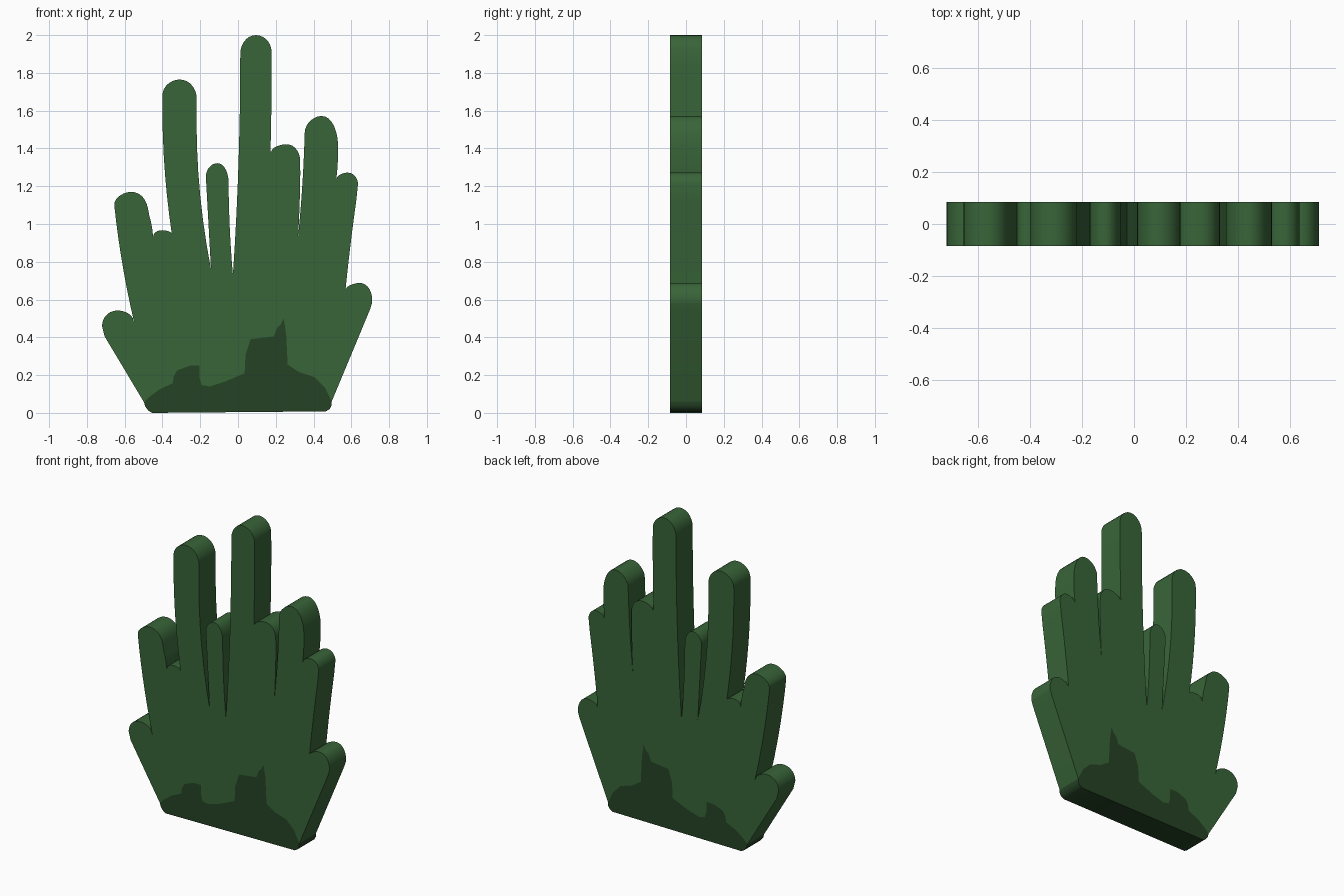
import bpy
import bmesh
import math

if "Cube" in bpy.data.objects:
    bpy.data.objects.remove(bpy.data.objects["Cube"])

HALF = 0.085  # half thickness of the slab


def material(name, rgb):
    m = bpy.data.materials.new(name)
    m.diffuse_color = (*rgb, 1.0)
    m.use_nodes = True
    m.node_tree.nodes["Principled BSDF"].inputs["Base Color"].default_value = m.diffuse_color
    return m


GREEN = material("leaf green", (0.040, 0.128, 0.040))
DARK = material("dark green", (0.0185, 0.054, 0.0185))

# Blades from left to right: left shoulder, right shoulder, tip height,
# valley on the right, sideways bow of the left and right edges
BLADES = [
    ((-0.72, 0.46), (-0.555, 0.49), 0.542, (-0.55, 0.48), 0, 0),
    ((-0.655, 1.10), (-0.475, 1.06), 1.17, (-0.45, 0.93), -0.01, 0.005),
    ((-0.448, 0.935), (-0.353, 0.95), 0.967, (-0.35, 0.945), 0, 0),
    ((-0.40, 1.68), (-0.218, 1.66), 1.765, (-0.143, 0.76), -0.015, -0.025),
    ((-0.17, 1.25), (-0.05, 1.22), 1.322, (-0.027, 0.73), 0, -0.005),
    ((0.012, 1.90), (0.178, 1.91), 2.0, (0.172, 1.385), 0.01, 0.002),
    ((0.178, 1.385), (0.33, 1.33), 1.422, (0.318, 0.93), 0, 0.003),
    ((0.353, 1.48), (0.53, 1.41), 1.572, (0.52, 1.235), 0.005, 0.003),
    ((0.523, 1.24), (0.637, 1.20), 1.272, (0.57, 0.66), 0, -0.003),
    ((0.573, 0.655), (0.712, 0.59), 0.688, (0.70, 0.55), 0, 0),
]

LEFT, RIGHT = (-0.497, 0.055), (0.496, 0.06)

# Line between dark base patch and grass
SEAM = [LEFT, (-0.475, 0.08), (-0.415, 0.125), (-0.345, 0.157), (-0.34, 0.195),
        (-0.322, 0.225), (-0.255, 0.25), (-0.205, 0.25), (-0.205, 0.19),
        (-0.193, 0.148), (-0.15, 0.14), (-0.07, 0.165), (0.035, 0.21),
        (0.04, 0.31), (0.067, 0.39), (0.19, 0.405), (0.207, 0.45), (0.228, 0.47),
        (0.242, 0.50), (0.255, 0.415), (0.263, 0.255), (0.325, 0.215),
        (0.405, 0.19), (0.46, 0.135), RIGHT]
UNDERSIDE = [LEFT, (-0.492, 0.035), (-0.475, 0.012), (-0.455, 0.0),
             (0.465, 0.008), (0.485, 0.02), (0.496, 0.04), RIGHT]


def edge(a, b, bow, n=7):
    """Gently bowed blade edge from a to b."""
    out = []
    for i in range(1, n + 1):
        t = i / n
        out.append((a[0] + (b[0] - a[0]) * t + bow * 4 * t * (1 - t),
                    a[1] + (b[1] - a[1]) * t))
    return out


def tip(l, r, top, n=14):
    """Rounded blade end between two shoulders."""
    out = []
    for i in range(1, n):
        a = math.pi * i / n
        s = (1 - math.cos(a)) / 2
        base = l[1] + (r[1] - l[1]) * s
        out.append((l[0] + (r[0] - l[0]) * s, base + (top - base) * math.sin(a)))
    return out


def grass_rim():
    pts = [LEFT, (-0.706, 0.405)]
    for l, r, top, valley, bow_l, bow_r in BLADES:
        pts += edge(pts[-1], l, bow_l) + tip(l, r, top) + edge(r, valley, bow_r)
    pts.append(RIGHT)
    clean = [pts[0]]
    for p in pts[1:]:
        if math.dist(p, clean[-1]) > 0.004:
            clean.append(p)
    return clean


def slab(name, wall, mat):
    """Front and back faces closed by the seam, with side walls along the rim."""
    bm = bmesh.new()
    loop = wall + SEAM[-2:0:-1]
    f = [bm.verts.new((x, -HALF, z)) for x, z in loop]
    b = [bm.verts.new((x, HALF, z)) for x, z in loop]
    front = bm.faces.new(f)
    back = bm.faces.new(b[::-1])
    for i in range(len(wall) - 1):
        bm.faces.new((f[i + 1], f[i], b[i], b[i + 1]))
    bm.normal_update()
    if front.normal.y > 0:
        bmesh.ops.reverse_faces(bm, faces=bm.faces[:])
    bmesh.ops.triangulate(bm, faces=[front, back])
    me = bpy.data.meshes.new(name)
    bm.to_mesh(me)
    bm.free()
    me.materials.append(mat)
    ob = bpy.data.objects.new(name, me)
    bpy.context.collection.objects.link(ob)
    bpy.ops.object.select_all(action='DESELECT')
    ob.select_set(True)
    bpy.context.view_layer.objects.active = ob
    bpy.ops.object.shade_smooth_by_angle(angle=math.radians(35))
    return ob


# Grass blades and the dark patch at their foot
slab("grass_blades", grass_rim(), GREEN)
slab("grass_base", UNDERSIDE, DARK)
